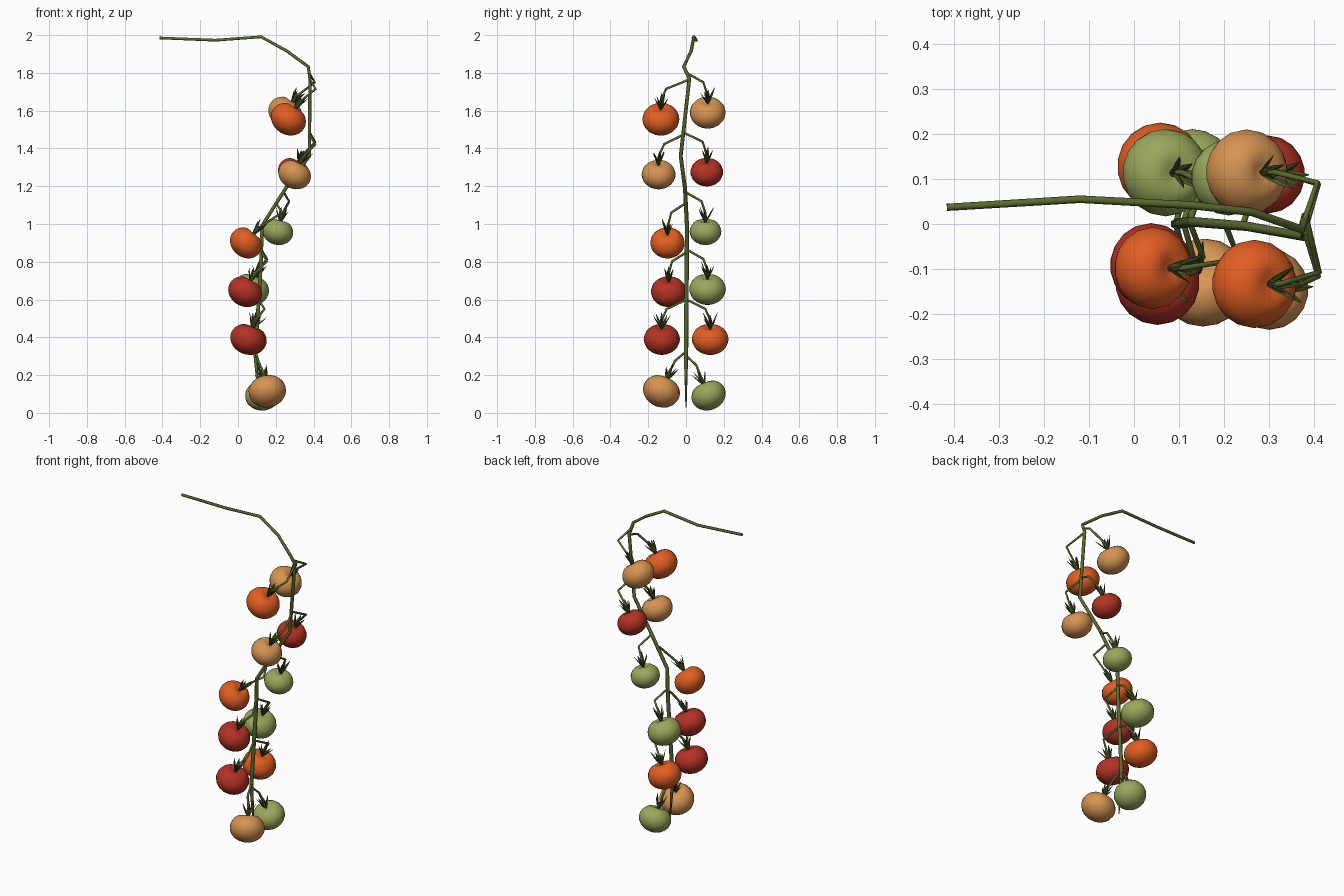
import bpy, bmesh, math, random
from mathutils import Vector, Matrix

if "Cube" in bpy.data.objects:
    bpy.data.objects.remove(bpy.data.objects["Cube"])

random.seed(4)


def mat(name, hexcode):
    m = bpy.data.materials.new(name)
    lin = [((c / 255 + 0.055) / 1.055) ** 2.4 for c in bytes.fromhex(hexcode)]
    m.diffuse_color = (*lin, 1)
    m.use_nodes = True
    m.node_tree.nodes["Principled BSDF"].inputs["Base Color"].default_value = m.diffuse_color
    return m


STEM = mat("stem green", "5b6b2e")
LEAF = mat("sepal green", "485224")
COL = {"red": mat("ripe red", "b43224"), "orange": mat("orange", "e25e22"),
       "tan": mat("pale orange", "d69452"), "green": mat("unripe green", "9aa85c")}


def tube(name, pts, radius_at):
    """Stem along a polyline, radius given by its fraction of the way."""
    cu = bpy.data.curves.new(name, 'CURVE')
    cu.dimensions = '3D'
    cu.bevel_depth = 1.0
    cu.bevel_resolution = 1
    cu.use_fill_caps = True
    s = cu.splines.new('POLY')
    s.points.add(len(pts) - 1)
    for i, (p, co) in enumerate(zip(s.points, pts)):
        p.co = (*co, 1)
        p.radius = radius_at(i / (len(pts) - 1))
    cu.materials.append(STEM)
    ob = bpy.data.objects.new(name, cu)
    bpy.context.collection.objects.link(ob)
    bpy.ops.object.select_all(action='DESELECT')
    ob.select_set(True)
    bpy.context.view_layer.objects.active = ob
    bpy.ops.object.convert(target='MESH')


def mesh_object(name, bm, material, smooth):
    bmesh.ops.recalc_face_normals(bm, faces=bm.faces)
    for f in bm.faces:
        f.smooth = smooth
    me = bpy.data.meshes.new(name)
    bm.to_mesh(me)
    bm.free()
    me.materials.append(material)
    ob = bpy.data.objects.new(name, me)
    bpy.context.collection.objects.link(ob)


def frame(center, axis):
    z = axis.normalized()
    x = Vector((0, 1, 0)).cross(z).normalized()
    m = Matrix((x, z.cross(x), z)).transposed().to_4x4()
    m.translation = center
    return m


def tomato(name, color, center, axis, r):
    """Flattened ball with a dimple round the stalk."""
    bm = bmesh.new()
    bmesh.ops.create_uvsphere(bm, u_segments=18, v_segments=14, radius=1)
    for v in bm.verts:
        if v.co.z > 0:
            v.co.z -= .28 * math.exp(-v.co.xy.length_squared * 9)
    bm.transform(frame(center, axis) @ Matrix.Diagonal((r, r, r * .84, 1)))
    mesh_object(name, bm, COL[color], True)


def calyx(name, base, axis):
    """Ring of narrow upright sepals, each a tapered four-sided blade."""
    bm = bmesh.new()
    for i in range(6):
        length = random.uniform(.07, .1)
        tilt = Matrix.Rotation(random.uniform(.25, .55), 4, 'Y')
        turn = Matrix.Rotation(math.tau * i / 6 + random.uniform(-.2, .2), 4, 'Z')
        rings = []
        for k in range(4):
            t = k / 3
            w = .001 + .009 * math.sin(math.pi * (t * .8 + .2))
            rings.append([bm.verts.new(turn @ tilt @ Vector((x * w * .4, y * w, t * length)))
                          for x, y in ((1, 0), (0, 1), (-1, 0), (0, -1))])
        for a, b in zip(rings, rings[1:]):
            for k in range(4):
                bm.faces.new((a[k], a[k - 1], b[k - 1], b[k]))
        bm.faces.new(rings[0])
        bm.faces.new(rings[-1])
    bm.transform(frame(base, axis))
    mesh_object(name, bm, LEAF, False)


# main stem: nearly level at the top, then hanging down
PATH = [Vector(p) for p in (
    (-.415, .037, 1.985), (-.12, .055, 1.973), (.123, .042, 1.991), (.26, .027, 1.915),
    (.372, -.012, 1.833), (.381, .018, 1.77), (.378, -.028, 1.36), (.25, -.005, 1.185),
    (.127, .005, .99), (.122, .004, .8), (.092, 0, .31), (.112, 0, .03))]
tube("main_stem", PATH, lambda t: .003 if t == 1 else .008 + .004 * t)


def stem_at(z):
    for a, b in zip(PATH[4:], PATH[5:]):
        if b.z <= z <= a.z:
            return a.lerp(b, (a.z - z) / (a.z - b.z))


# colour, centre and radius of each tomato, from the top down
FRUIT = [
    ("tan", .25, .115, 1.59, .095), ("orange", .267, -.133, 1.555, .098),
    ("tan", .3, -.145, 1.262, .09), ("red", .295, .11, 1.275, .087),
    ("green", .21, .103, .96, .084), ("orange", .042, -.098, .9, .091),
    ("red", .038, -.092, .642, .094), ("green", .07, .114, .655, .097),
    ("red", .052, -.128, .39, .096), ("orange", .058, .128, .39, .097),
    ("tan", .155, -.13, .115, .1), ("green", .13, .12, .093, .093)]

for n, (col, x, y, z, r) in enumerate(FRUIT, 1):
    c = Vector((x, y, z))
    lowest = z < .2
    root = stem_at(z + .21)
    # stalk runs out towards the fruit, then bends down to it
    knee = Vector((root.x + (.015 if lowest else .03), y * (.45 if lowest else .8), root.z - .05))
    lean = min(.75, 4 * (knee.x - x))
    axis = Vector((lean, math.copysign(.38, -y) if lowest else 0, .9)).normalized()
    base = c + axis * r * .6
    tomato(f"tomato_{n}", col, c, axis, r)
    calyx(f"calyx_{n}", base, axis)
    tube(f"stalk_{n}", [root, knee, base + axis * .05, base], lambda t: .0065)
